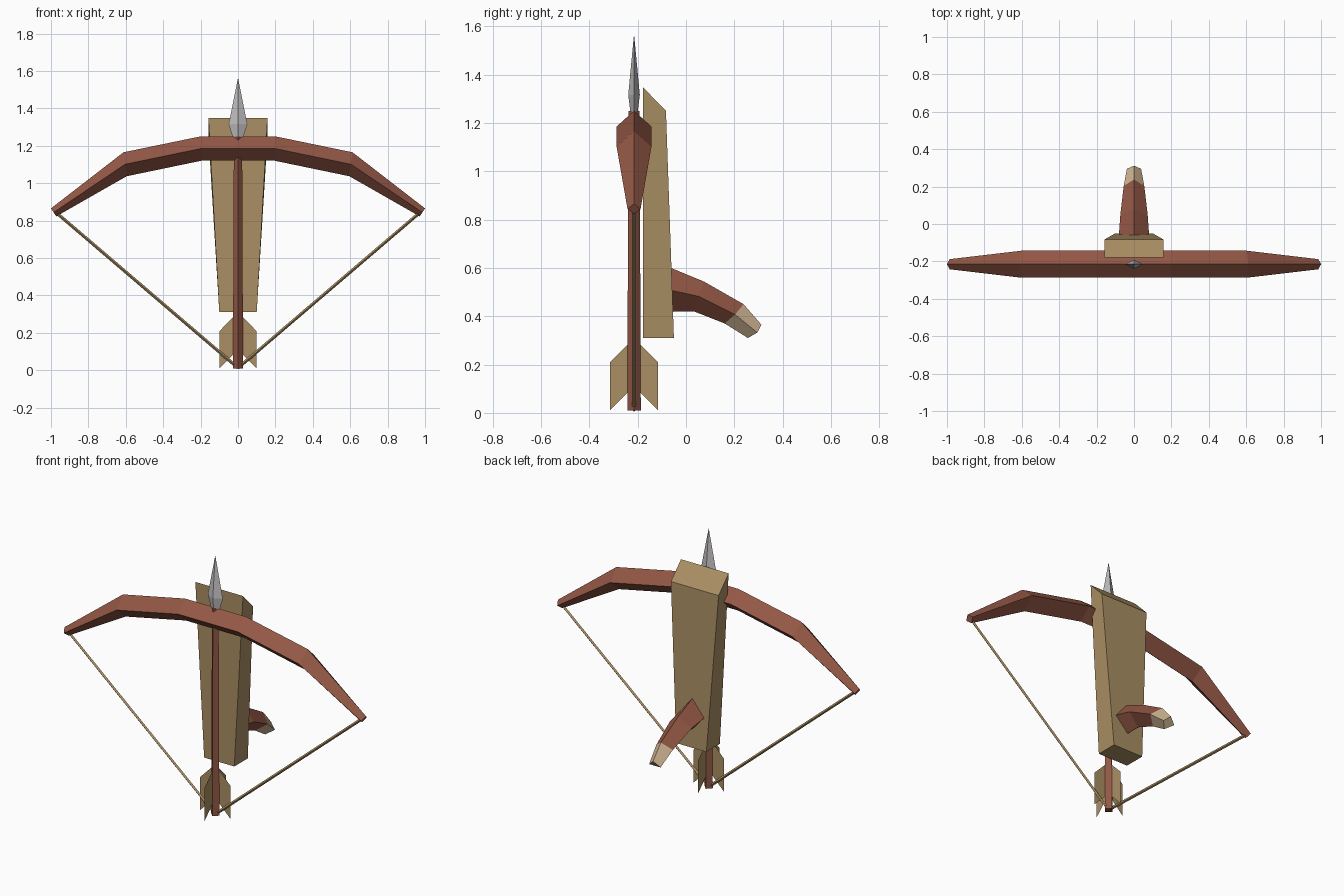
import bpy, bmesh
from mathutils import Vector

if "Cube" in bpy.data.objects:
    bpy.data.objects.remove(bpy.data.objects["Cube"])


def material(name, rgb):
    m = bpy.data.materials.new(name)
    lin = [(c / 255 / 12.92) if c < 11 else ((c / 255 + 0.055) / 1.055) ** 2.4 for c in rgb]
    m.diffuse_color = (*lin, 1)
    m.use_nodes = True
    m.node_tree.nodes["Principled BSDF"].inputs["Base Color"].default_value = m.diffuse_color
    return m


RED = material("red_brown_wood", (148, 88, 70))
TAN = material("tan_wood", (170, 143, 99))
CREAM = material("cream_cap", (208, 182, 147))
STEEL = material("grey_steel", (192, 189, 189))
Y = -0.215  # depth of the bow and arrow


def make(name, bm, *mats):
    bmesh.ops.recalc_face_normals(bm, faces=bm.faces)
    me = bpy.data.meshes.new(name)
    bm.to_mesh(me)
    bm.free()
    for m in mats:
        me.materials.append(m)
    ob = bpy.data.objects.new(name, me)
    bpy.context.collection.objects.link(ob)
    return ob


def loft(name, rings, *mats, mat_rule=None):
    """Skin a list of equal-length point rings and cap both ends."""
    bm = bmesh.new()
    vs = [[bm.verts.new(p) for p in r] for r in rings]
    n = len(rings[0])
    for k, (a, b) in enumerate(zip(vs, vs[1:])):
        for i in range(n):
            f = bm.faces.new((a[i], a[(i + 1) % n], b[(i + 1) % n], b[i]))
            f.material_index = mat_rule(k) if mat_rule else 0
    bm.faces.new(vs[0][::-1])
    f = bm.faces.new(vs[-1])
    f.material_index = mat_rule(len(rings) - 2) if mat_rule else 0
    return make(name, bm, *mats)


def diamond(z, hx, hy):
    return [(-hx, Y, z), (0, Y - hy, z), (hx, Y, z), (0, Y + hy, z)]


# Bow: diamond section; each entry is top x,z / bottom x,z / half depth
half = [(0.2, 1.25, 0.195, 1.12, 0.072), (0.612, 1.165, 0.595, 1.037, 0.072),
        (1.0, 0.865, 0.972, 0.822, 0.027)]
rings = []
for s, part in ((-1, half[::-1]), (1, half)):
    for tx, tz, bx, bz, d in part:
        mx, mz = s * (tx + bx) / 2, (tz + bz) / 2
        rings.append([(s * tx, Y, tz), (mx, Y - d, mz), (s * bx, Y, bz), (mx, Y + d, mz)])
loft("bow", rings, RED)

# Arrow shaft and head
loft("arrow_shaft", [diamond(0.01, 0.027, 0.028), diamond(1.25, 0.022, 0.023)], RED)
loft("arrow_head", [diamond(1.235, 0.025, 0.014), diamond(1.315, 0.05, 0.024),
                    diamond(1.558, 0.001, 0.001)], STEEL)

# Four flat fletchings crossed around the shaft
bm = bmesh.new()
for dx, dy in ((1, 0), (-1, 0), (0, 1), (0, -1)):
    prof = [(0.0, 0.11), (0.0, 0.31), (0.1, 0.208), (0.1, 0.01)]
    bm.faces.new([bm.verts.new((dx * r, Y + dy * r, z)) for r, z in prof])
make("fletching", bm, TAN)

# Bow string from each limb tip to the arrow nock
for s, side in ((-1, "left"), (1, "right")):
    a, b = Vector((s * 0.975, Y, 0.845)), Vector((0, Y, 0.012))
    d = (b - a).normalized()
    u, v = Vector((0, 1, 0)), d.cross(Vector((0, 1, 0)))
    w = 0.0085
    loft("string_" + side, [[p + u * w, p + v * w, p - u * w, p - v * w] for p in (a, b)], TAN)

# Stock: tapered block with a sloping top
loft("stock", [[(-0.1, -0.178, 0.31), (0.1, -0.178, 0.31), (0.1, -0.05, 0.31), (-0.1, -0.05, 0.31)],
               [(-0.158, -0.178, 1.347), (0.158, -0.178, 1.347),
                (0.158, -0.083, 1.25), (-0.158, -0.083, 1.25)]], TAN)

# Curved grip with a cream end: top y,z / side y,z / bottom y,z / half width
grip = [(-0.075, 0.605, -0.075, 0.51, -0.075, 0.418, 0.082),
        (0.075, 0.543, 0.05, 0.483, 0.033, 0.42, 0.073),
        (0.238, 0.45, 0.203, 0.407, 0.16, 0.37, 0.055),
        (0.312, 0.365, 0.295, 0.332, 0.256, 0.31, 0.038)]
loft("grip", [[(0, ty, tz), (w, my, mz), (0, by, bz), (-w, my, mz)]
              for ty, tz, my, mz, by, bz, w in grip],
     RED, CREAM, mat_rule=lambda k: int(k >= 2))
